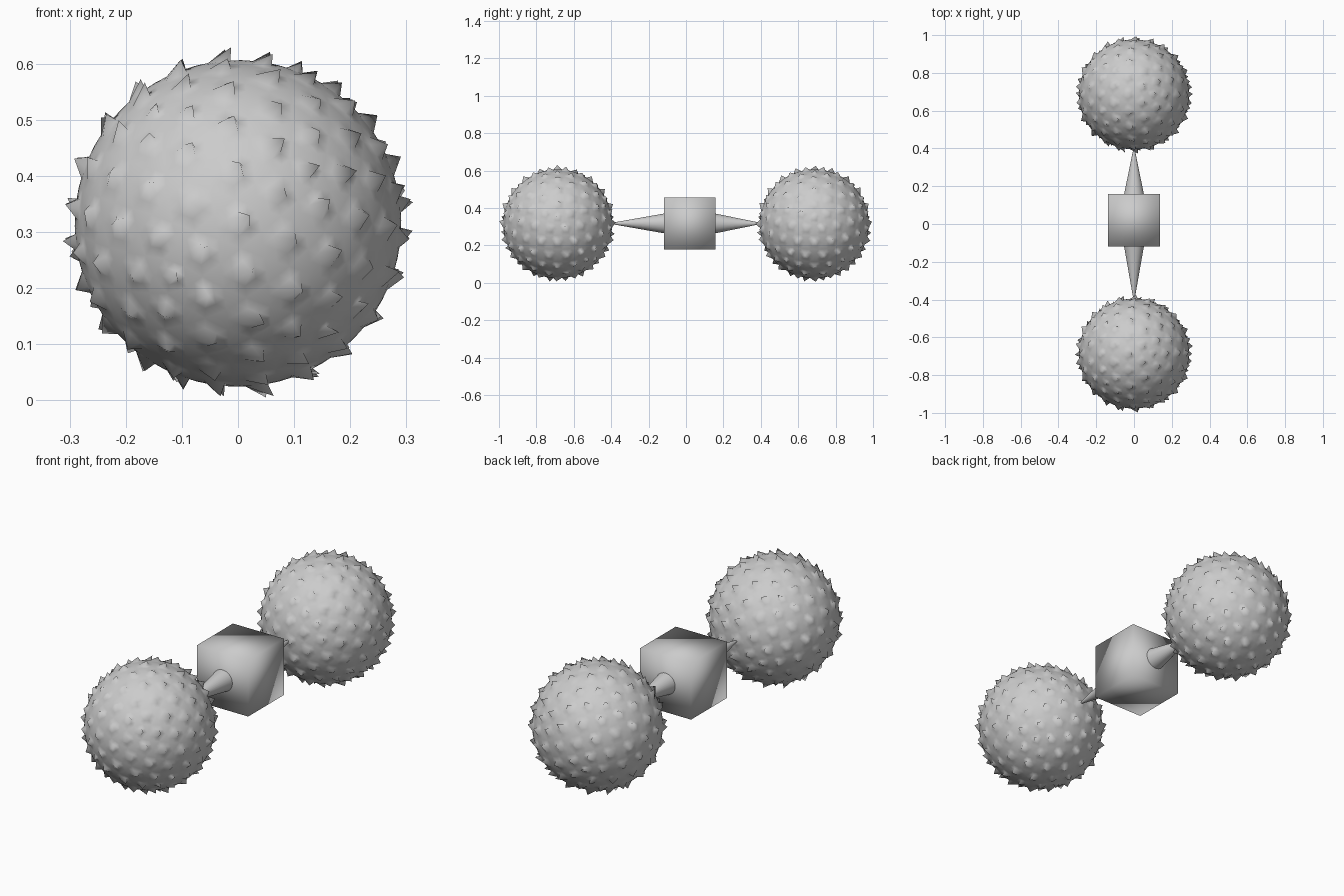
import bpy, bmesh, math, random
from mathutils import Vector, Matrix, kdtree

if "Cube" in bpy.data.objects:
    bpy.data.objects.remove(bpy.data.objects["Cube"])

random.seed(4)
CZ = 0.315
grey = bpy.data.materials.new("light_grey")
grey.diffuse_color = (0.6, 0.6, 0.6, 1)
grey.use_nodes = True
grey.node_tree.nodes["Principled BSDF"].inputs["Base Color"].default_value = grey.diffuse_color


def finish(bm, name, loc):
    bmesh.ops.recalc_face_normals(bm, faces=bm.faces)
    for f in bm.faces:
        f.smooth = True
    me = bpy.data.meshes.new(name)
    bm.to_mesh(me)
    bm.free()
    me.materials.append(grey)
    ob = bpy.data.objects.new(name, me)
    ob.location = loc
    bpy.context.collection.objects.link(ob)
    return ob


# spiky ball: the vertices of a coarse sphere become leaning thorns on a fine one
def spiky_ball(name, y):
    r = 0.291
    bm = bmesh.new()
    bmesh.ops.create_icosphere(bm, subdivisions=5, radius=r)
    bm.verts.ensure_lookup_table()
    tree = kdtree.KDTree(len(bm.verts))
    for i, v in enumerate(bm.verts):
        tree.insert(v.co, i)
    tree.balance()
    coarse = bmesh.new()
    bmesh.ops.create_icosphere(coarse, subdivisions=3, radius=r)
    for c in coarse.verts:
        v = bm.verts[tree.find(c.co)[1]]
        n = v.co.normalized()
        lean = Vector((0.6, 0, 0.6)) + Vector([random.uniform(-.4, .4) for _ in range(3)])
        lean -= n * lean.dot(n)
        v.co += n * random.uniform(0.016, 0.025) + lean * 0.023
    coarse.free()
    # keep thorns inside the overall size
    for v in bm.verts:
        if v.co.length > 0.314:
            v.co *= 0.314 / v.co.length
    bmesh.ops.rotate(bm, verts=bm.verts, cent=(0, 0, 0),
                     matrix=Matrix.Rotation(0.35, 3, 'Y'))
    finish(bm, name, (0, y, CZ))


spiky_ball("front_spiky_ball", -0.686)
spiky_ball("back_spiky_ball", 0.686)

# centre block, softly shaded
bm = bmesh.new()
bmesh.ops.create_cube(bm, size=0.277)
finish(bm, "centre_block", (0, 0.02, CZ + 0.001))


# tapered rods from the block to each ball
def rod(name, y0, y1):
    bm = bmesh.new()
    bmesh.ops.create_cone(bm, cap_ends=False, segments=32, radius1=0.054,
                          radius2=0.003, depth=abs(y1 - y0))
    ang = -math.pi / 2 if y1 > y0 else math.pi / 2
    bmesh.ops.rotate(bm, verts=bm.verts, cent=(0, 0, 0),
                     matrix=Matrix.Rotation(ang, 3, 'X'))
    finish(bm, name, (0, (y0 + y1) / 2, CZ + 0.002))


rod("front_rod", -0.11, -0.4)
rod("back_rod", 0.15, 0.4)
